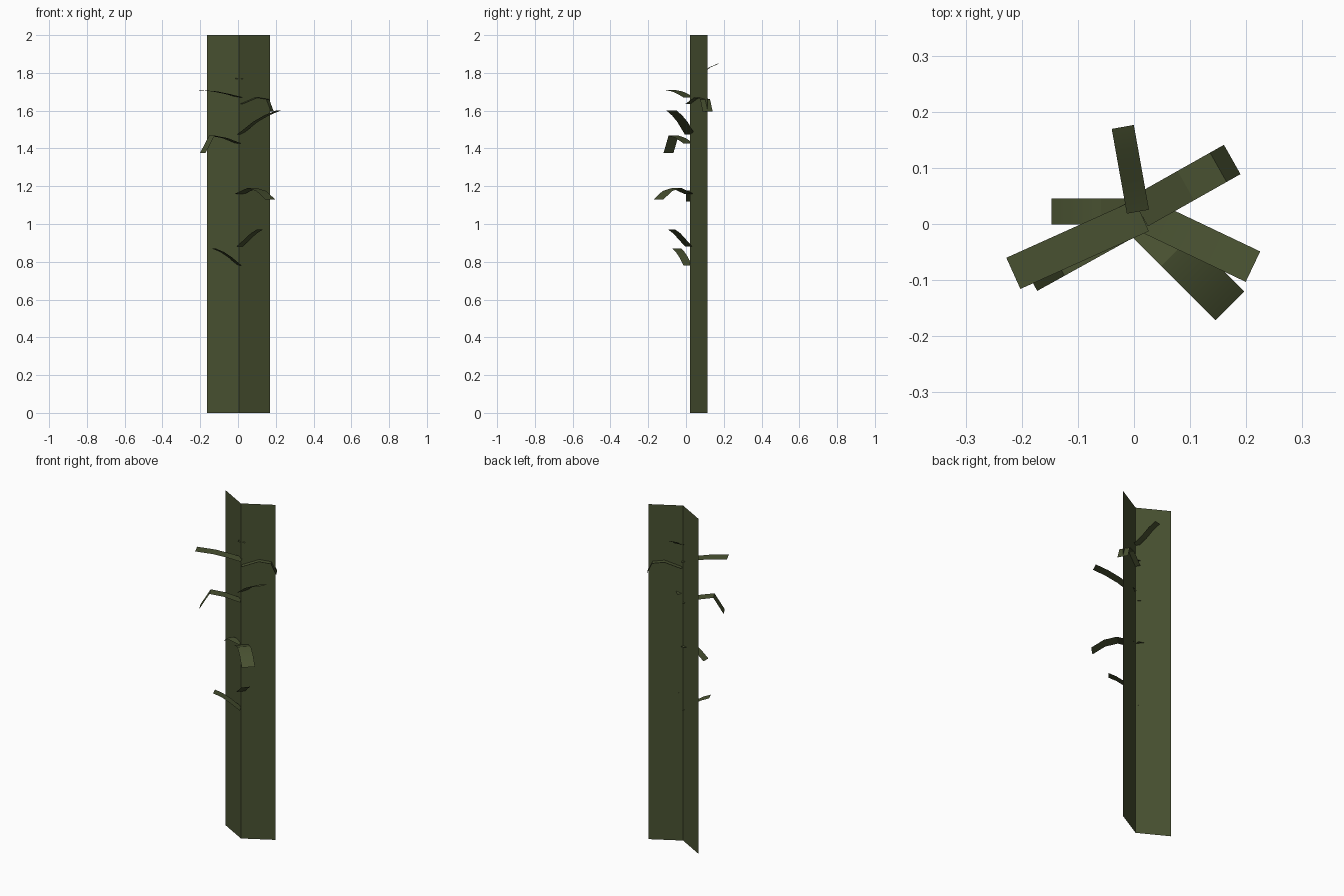
import bpy
from mathutils import Vector

if "Cube" in bpy.data.objects:
    bpy.data.objects.remove(bpy.data.objects["Cube"])

olive = bpy.data.materials.new("dark olive green")
olive.diffuse_color = (0.066, 0.083, 0.031, 1)
olive.use_nodes = True
olive.node_tree.nodes["Principled BSDF"].inputs["Base Color"].default_value = olive.diffuse_color


def make_mesh(name, verts, faces):
    mesh = bpy.data.meshes.new(name)
    mesh.from_pydata([tuple(v) for v in verts], [], faces)
    mesh.materials.append(olive)
    obj = bpy.data.objects.new(name, mesh)
    bpy.context.collection.objects.link(obj)
    return obj


def ribbon(name, start, end, width, profile):
    """Flat strip from start to end in plan; profile = (fraction along, height)."""
    a, b = Vector((*start, 0)), Vector((*end, 0))
    side = (b - a).normalized().cross(Vector((0, 0, 1))) * width / 2
    verts = []
    for t, z in profile:
        p = a.lerp(b, t) + Vector((0, 0, z))
        verts += [p + side, p - side]
    faces = [(2 * i, 2 * i + 1, 2 * i + 3, 2 * i + 2) for i in range(len(profile) - 1)]
    obj = make_mesh(name, verts, faces)
    obj.data.shade_smooth()
    bpy.ops.object.select_all(action='DESELECT')
    obj.select_set(True)
    bpy.context.view_layer.objects.active = obj
    bpy.ops.object.shade_smooth_by_angle(angle=0.5)


# Folded stalk: a V-shaped vertical sheet in a lower and an upper section
plan = [(-0.163, 0.113), (0.005, 0.02), (0.17, 0.113)]
stalk = [(x, y, z) for z in (0, 1, 2) for x, y in plan]
make_mesh("stalk", stalk, [(r + c, r + c + 1, r + c + 4, r + c + 3)
                           for r in (0, 3) for c in (0, 1)])

# Leaves springing from the fold
ribbon("leaf_upper_left", (0.014, 0.015), (-0.215, -0.088), 0.061,
       [(0, 1.67), (0.3, 1.688), (0.6, 1.702), (1, 1.71)])
ribbon("leaf_middle_left", (0.008, 0.015), (-0.187, -0.093), 0.06,
       [(0, 1.425), (0.4, 1.455), (0.75, 1.468), (1, 1.375)])
ribbon("leaf_side_left", (0.005, 0.022), (-0.147, 0.022), 0.046,
       [(0, 1.165), (0.42, 1.177), (0.65, 1.163), (1, 1.12)])
ribbon("leaf_low_left", (0.01, 0.01), (-0.125, -0.048), 0.05,
       [(0, 0.78), (0.4, 0.825), (0.7, 0.852), (1, 0.869)])
ribbon("leaf_front_right", (0.01, 0.015), (0.171, -0.146), 0.073,
       [(0, 1.16), (0.4, 1.19), (0.7, 1.175), (1, 1.13)])
ribbon("leaf_low_right", (0.008, 0.015), (0.115, -0.075), 0.05,
       [(0, 0.88), (0.35, 0.915), (0.7, 0.95), (1, 0.97)])
ribbon("leaf_middle_right", (0.01, 0.02), (0.212, -0.076), 0.06,
       [(0, 1.475), (0.4, 1.54), (0.7, 1.575), (1, 1.6)])
ribbon("leaf_upper_right", (0.01, 0.022), (0.175, 0.115), 0.06,
       [(0, 1.635), (0.5, 1.67), (0.85, 1.66), (1, 1.595)])
ribbon("leaf_top_back", (0.007, 0.022), (-0.02, 0.173), 0.04,
       [(0, 1.768), (0.4, 1.797), (0.7, 1.83), (1, 1.85)])
